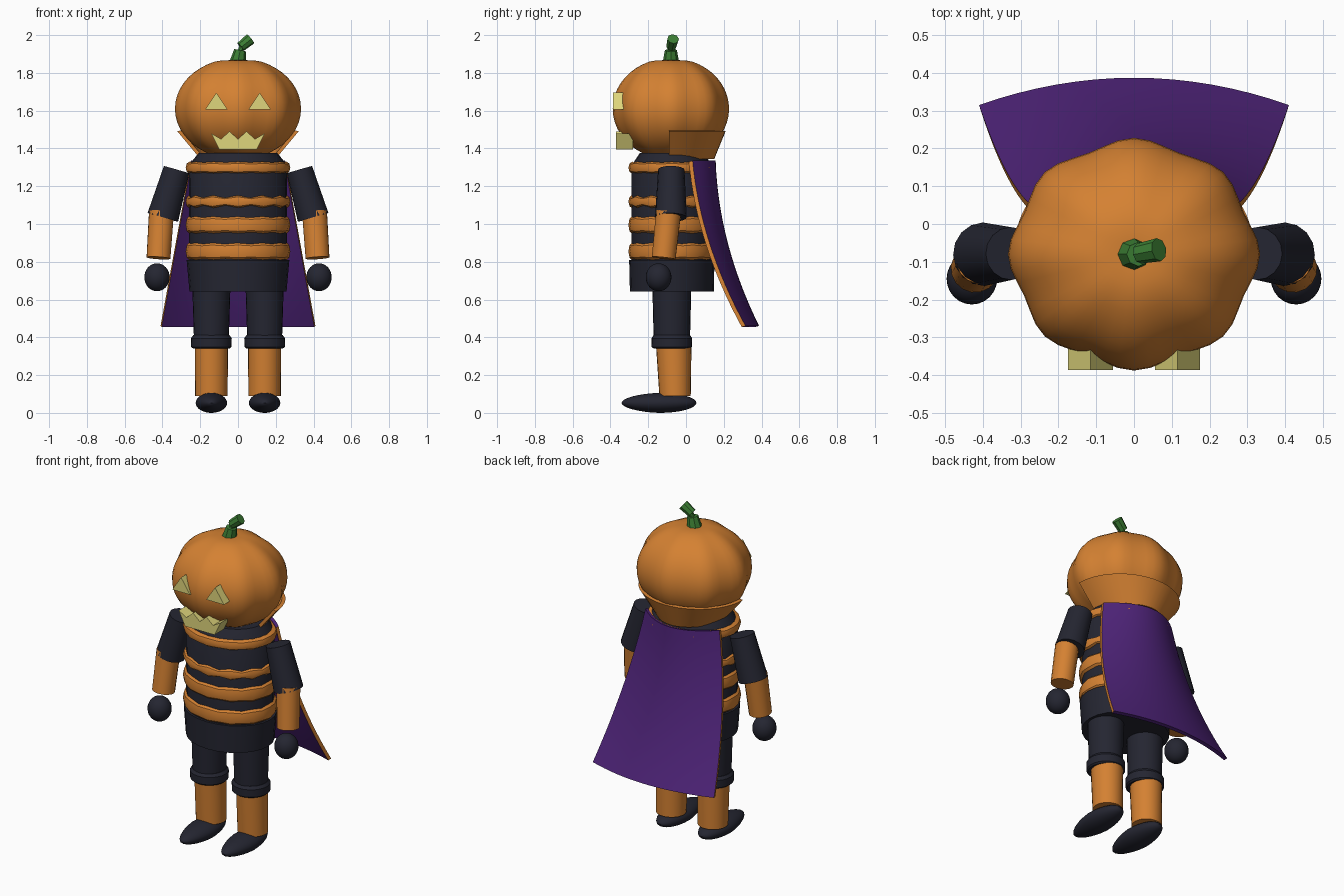
import bpy, bmesh, math
from mathutils import Vector

cube = bpy.data.objects.get("Cube")
if cube:
    bpy.data.objects.remove(cube)


def material(name, rgb):
    m = bpy.data.materials.new(name)
    m.use_nodes = True
    m.diffuse_color = (*rgb, 1)
    m.node_tree.nodes["Principled BSDF"].inputs["Base Color"].default_value = (*rgb, 1)
    return m


ORANGE = material("pumpkin orange", (0.66, 0.22, 0.032))
DARK = material("charcoal cloth", (0.018, 0.019, 0.031))
PURPLE = material("cape purple", (0.076, 0.017, 0.188))
GREEN = material("stem green", (0.045, 0.21, 0.034))
YELLOW = material("glow yellow", (0.74, 0.67, 0.2))
parts = []


def finish(name, bm, *mats):
    bmesh.ops.recalc_face_normals(bm, faces=bm.faces)
    mesh = bpy.data.meshes.new(name)
    bm.to_mesh(mesh)
    bm.free()
    for m in mats:
        mesh.materials.append(m)
    ob = bpy.data.objects.new(name, mesh)
    bpy.context.collection.objects.link(ob)
    parts.append(ob)
    return ob


def loft(name, rings, *mats, rule=None):
    """Skin closed rings of points, cap both ends; rule(j) picks a material per column."""
    bm = bmesh.new()
    rows = [[bm.verts.new(p) for p in ring] for ring in rings]
    n = len(rows[0])
    for a, b in zip(rows, rows[1:]):
        for j in range(n):
            k = (j + 1) % n
            f = bm.faces.new((a[j], a[k], b[k], b[j]))
            f.material_index = rule(j) if rule else 0
    bm.faces.new(rows[0])
    bm.faces.new(rows[-1])
    return finish(name, bm, *mats)


def ellipse(z, rx, ry, cx=0, cy=-0.075, n=24, jag=0):
    return [(cx + rx * math.sin(math.tau * i / n), cy - ry * math.cos(math.tau * i / n),
             z + jag * (-1) ** i) for i in range(n)]


def rod(name, a, b, ra, rb, mat, n=16):
    """Tapered cylinder between two points."""
    a, b = Vector(a), Vector(b)
    q = (b - a).to_track_quat('Z', 'Y')
    rings = [[p + q @ Vector((r * math.cos(math.tau * i / n), r * math.sin(math.tau * i / n), 0))
              for i in range(n)] for p, r in ((a, ra), (b, rb))]
    return loft(name, rings, mat)


def ball(name, centre, size, mat, shape=None, u=24, v=16):
    bm = bmesh.new()
    bmesh.ops.create_uvsphere(bm, u_segments=u, v_segments=v, radius=1)
    for vert in bm.verts:
        p = shape(vert.co.copy()) if shape else vert.co
        vert.co = Vector(centre) + Vector([c * s for c, s in zip(p, size)])
    return finish(name, bm, mat)


def plate(name, outline, y0, y1, mat):
    """Flat outline in x and z, extruded along y."""
    return loft(name, [[(x, y, z) for x, z in outline] for y in (y0, y1)], mat)


# Pumpkin head with eight lobes and a dimple at each pole
def lobes(p):
    flat = math.hypot(p.x, p.y)
    swell = 1 + 0.03 * math.cos(8 * math.atan2(p.y, p.x)) * min(1, 1.5 * flat)
    dimple = 1.02 - 0.06 * max(0, 1 - flat / 0.35)
    return Vector((p.x * swell, p.y * swell, p.z * dimple))


ball("pumpkin_head", (0, -0.08, 1.61), (0.324, 0.299, 0.264), ORANGE, lobes, 48, 24)

# Crooked stem
rod("stem_base", (-0.005, -0.08, 1.84), (0.012, -0.08, 1.92), 0.046, 0.032, GREEN, 8)
rod("stem_neck", (0.01, -0.08, 1.91), (0.022, -0.075, 1.945), 0.015, 0.015, GREEN, 8)
rod("stem_tip", (0.014, -0.078, 1.938), (0.066, -0.068, 1.98), 0.027, 0.031, GREEN, 8)

# Carved face
for side, x in (("left", 0.115), ("right", -0.115)):
    plate(side + "_eye", [(x - 0.06, 1.605), (x + 0.06, 1.605), (x, 1.695)], -0.386, -0.33, YELLOW)
half = [(0.1, 1.395), (0.142, 1.48), (0.09, 1.45), (0.045, 1.49)]
mouth = half + [(0, 1.45)] + [(-x, z) for x, z in reversed(half)]
plate("mouth", mouth, -0.37, -0.28, YELLOW)

# Torso, neck and hips
loft("torso", [ellipse(0.78, 0.258, 0.213), ellipse(1.3, 0.26, 0.213),
               ellipse(1.33, 0.245, 0.2), ellipse(1.375, 0.21, 0.17)], DARK)
loft("hips", [ellipse(0.642, 0.257, 0.222), ellipse(0.81, 0.272, 0.226)], DARK)

# Orange stripes round the torso
for i, (low, high, jag) in enumerate([(0.81, 0.9, 0.003), (0.95, 1.04, 0.003),
                                      (1.09, 1.147, 0.007), (1.268, 1.328, 0.002)]):
    mid, h = (low + high) / 2, (high - low) / 2
    loft(f"stripe_{i + 1}", [ellipse(mid + h * t, 0.256 + g, 0.209 + g, jag=jag * t)
                             for t, g in ((-1, 0), (-0.7, 0.015), (0, 0.021), (0.7, 0.015), (1, 0))],
         ORANGE)


# Foot narrows toward the toe
def toe(p):
    t = max(0, -p.y)
    return Vector((p.x * (1 - 0.2 * t), p.y, p.z * (1 - 0.12 * t)))


# Limbs on both sides
for side, s in (("left", 1), ("right", -1)):
    rod(side + "_upper_arm", (s * 0.325, -0.078, 1.288), (s * 0.398, -0.08, 1.035), 0.07, 0.084, DARK)
    rod(side + "_forearm", (s * 0.405, -0.092, 1.065), (s * 0.421, -0.118, 0.82), 0.067, 0.064, ORANGE)
    ball(side + "_hand", (s * 0.429, -0.145, 0.718), (0.067, 0.068, 0.074), DARK)
    leg = s * 0.141
    loft(side + "_thigh", [ellipse(0.38, 0.092, 0.096, leg), ellipse(0.7, 0.102, 0.104, leg)], DARK)
    loft(side + "_cuff", [ellipse(z, r, r, leg) for z, r in
                          ((0.342, 0.098), (0.35, 0.107), (0.395, 0.108), (0.412, 0.096))], DARK)
    loft(side + "_shin", [ellipse(0.09, 0.086, 0.083, leg, -0.058),
                          ellipse(0.36, 0.088, 0.094, leg, -0.065)], ORANGE)
    ball(side + "_foot", (leg, -0.143, 0.053), (0.083, 0.198, 0.053), DARK, toe)

# Flared collar round the back of the head
N = 24
rings = []
for i in range(N + 1):
    a = math.pi * i / N
    rings.append([(rx * math.cos(a), -0.09 + ry * math.sin(a), z) for rx, ry, z in
                  ((0.2, 0.24, 1.345), (0.322, 0.3, 1.492), (0.302, 0.28, 1.495), (0.18, 0.22, 1.35))])
loft("collar", rings, ORANGE)

# Cape: curved sheet, flared toward the hem, with orange side edges
M, rings = 16, []
for i in range(17):
    t = i / 16
    width, edge = 0.25 + 0.16 * t, 0.035 + 0.08 * t + 0.2 * t * t
    middle = 0.157 + 0.03 * t + 0.2 * t * t
    us = [2 * j / M - 1 for j in range(M + 1)]
    outer = [(width * u, middle + (edge - middle) * u * u, 1.335 - 0.875 * t) for u in us]
    inner = [(x * 0.985, y - 0.02, z - 0.005) for x, y, z in outer]
    rings.append(inner + outer[::-1])
loft("cape", rings, PURPLE, ORANGE, rule=lambda j: int(j % (M + 1) == M))

# Smooth shading with sharp edges kept
bpy.ops.object.select_all(action='DESELECT')
for ob in parts:
    ob.select_set(True)
bpy.context.view_layer.objects.active = parts[0]
bpy.ops.object.shade_smooth_by_angle(angle=math.radians(35))
